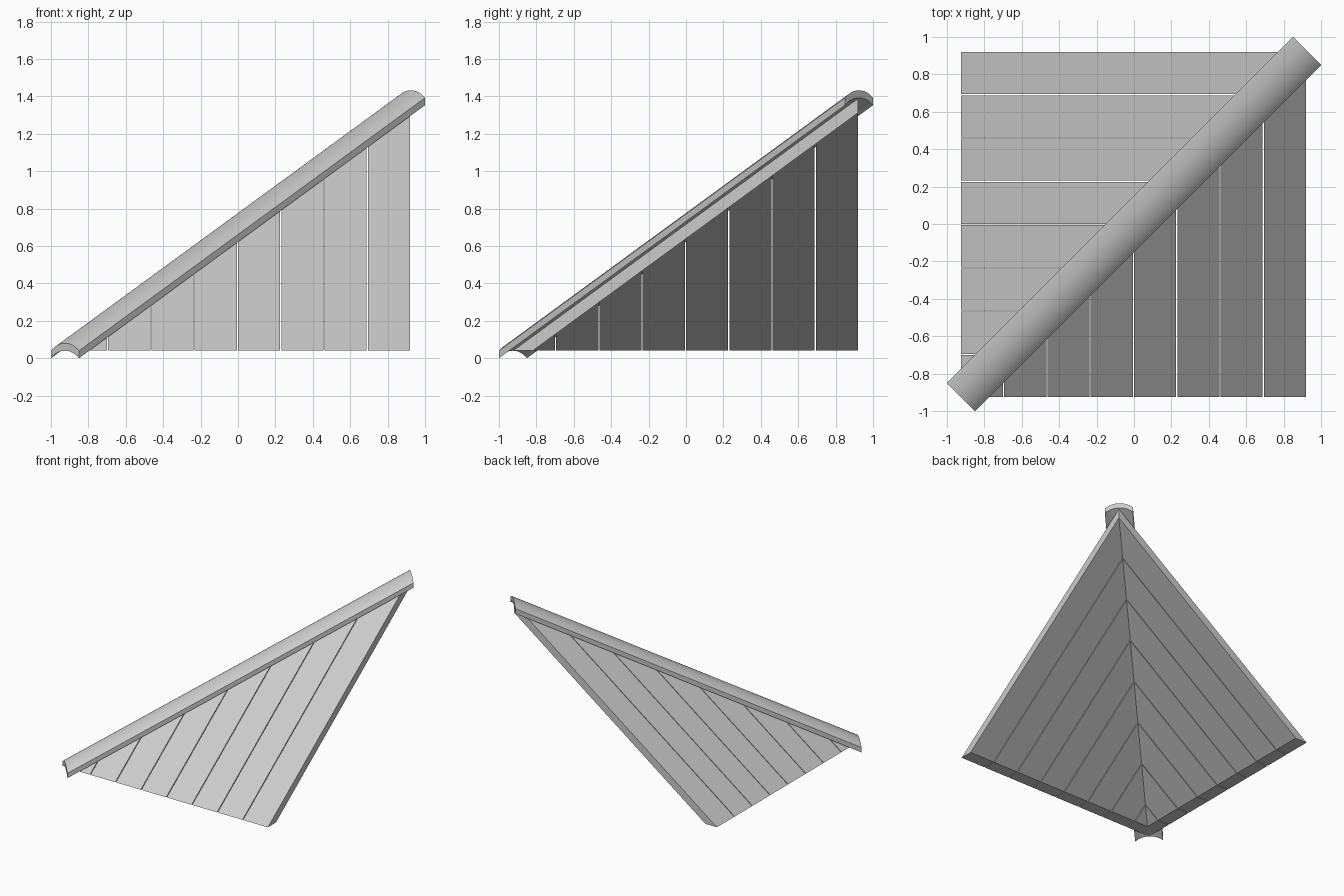
import bpy, bmesh
from mathutils import Vector

if "Cube" in bpy.data.objects:
    bpy.data.objects.remove(bpy.data.objects["Cube"])

E = 0.925        # half size of the eaves square
S = 0.731        # slope of both roof faces
Z0 = 0.04        # eaves height
T = 0.077        # vertical board thickness
N = 8            # boards per face
GAP = 0.006
PITCH = 2 * E / N


def finish(bm, name):
    bmesh.ops.recalc_face_normals(bm, faces=bm.faces)
    me = bpy.data.meshes.new(name)
    bm.to_mesh(me)
    bm.free()
    ob = bpy.data.objects.new(name, me)
    bpy.context.collection.objects.link(ob)
    return ob


def prism(bm, first, second):
    """Solid between two matching outlines."""
    a = [bm.verts.new(p) for p in first]
    b = [bm.verts.new(p) for p in second]
    n = len(a)
    bm.faces.new(a)
    bm.faces.new(b[::-1])
    for i in range(n):
        j = (i + 1) % n
        bm.faces.new((a[i], b[i], b[j], a[j]))


def board(name, i, swap):
    # sloping board with a level-cut foot, mitred along the hip
    x0 = -E + i * PITCH
    x1 = x0 + PITCH - GAP
    top = Z0 + 2 * E * S
    prof = [(-E, Z0), (-E + T / S, Z0), (E, top - T), (E, top)]
    bm = bmesh.new()
    prism(bm, [(x0, y, z) for y, z in prof], [(x1, y, z) for y, z in prof])
    bmesh.ops.bisect_plane(bm, geom=bm.verts[:] + bm.edges[:] + bm.faces[:],
                           dist=1e-6, plane_co=(0, 0, 0),
                           plane_no=Vector((-1, 1, 0)).normalized(),
                           clear_outer=True)
    bmesh.ops.holes_fill(bm, edges=[e for e in bm.edges if e.is_boundary])
    if swap:   # mirror across the hip line
        for v in bm.verts:
            v.co.x, v.co.y = v.co.y, v.co.x
    finish(bm, name)


# two boarded roof faces
for i in range(N):
    board(f"front_board_{i + 1}", i, False)
    board(f"left_board_{i + 1}", i, True)

# arched hip cap, ends cut vertically
H, RISE, THICK, SEG = 0.075, 0.04, 0.04, 16
half = H * 2 ** 0.5
R = (half ** 2 + RISE ** 2) / (2 * RISE)
arc = []
for k in range(SEG + 1):
    t = -1 + 2 * k / SEG
    arc.append((t * H, RISE - R + (R * R - (t * half) ** 2) ** 0.5))
section = [(d, z + THICK) for d, z in arc] + arc[::-1]
bm = bmesh.new()
prism(bm, [(-E + d, -E - d, z) for d, z in section],
      [(E + d, E - d, z + 2 * E * S) for d, z in section])
cap = finish(bm, "hip_cap")
bpy.context.view_layer.objects.active = cap
cap.select_set(True)
bpy.ops.object.shade_smooth_by_angle(angle=0.6)
